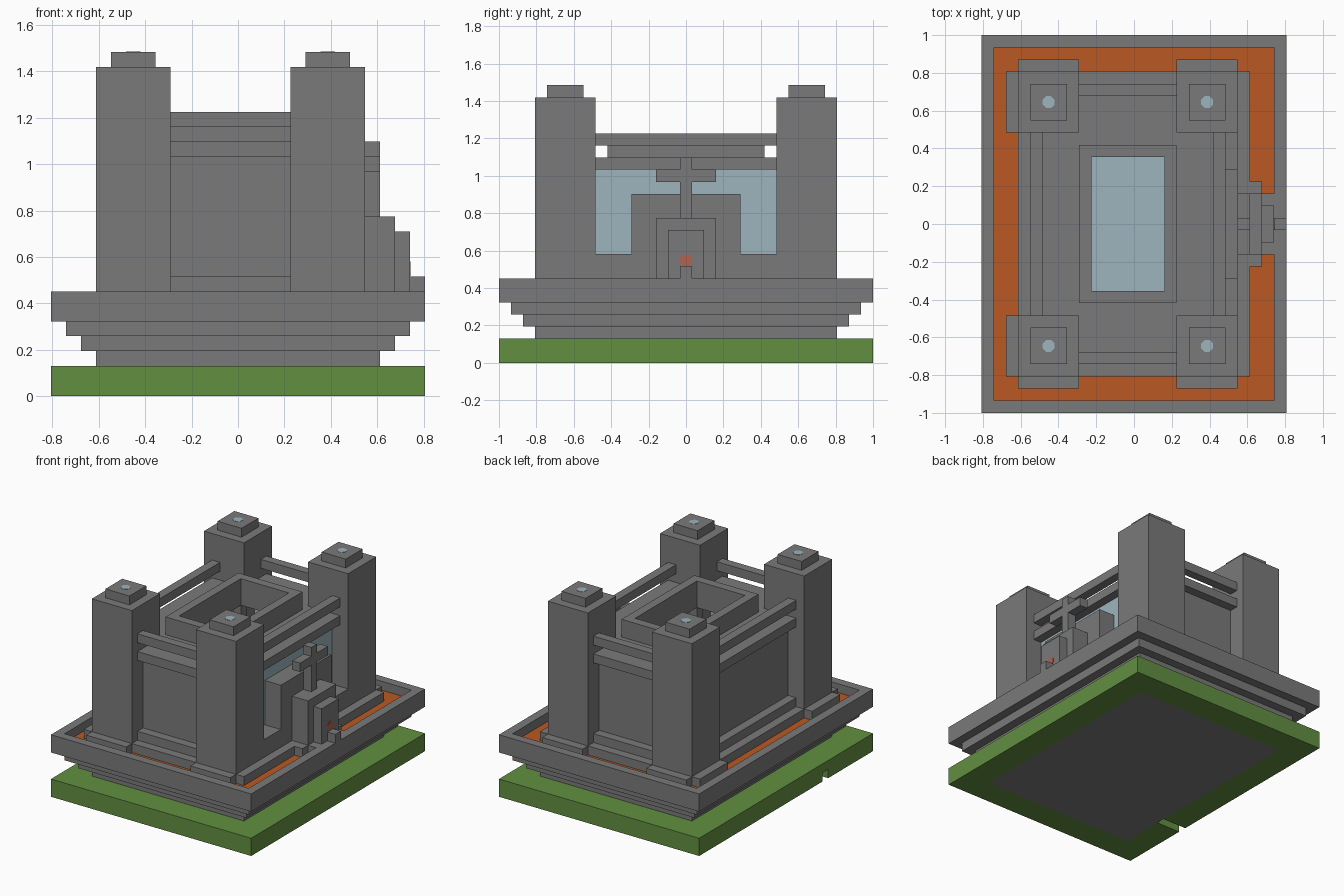
import bpy, bmesh, math
from mathutils import Matrix, Vector

if "Cube" in bpy.data.objects:
    bpy.data.objects.remove(bpy.data.objects["Cube"])

U = 2 / 31                      # one building block
W, D = 25, 31                   # plan size in blocks


def material(name, rgb):
    m = bpy.data.materials.new(name)
    m.use_nodes = True
    lin = [(c / 255 / 12.92 if c < 10 else ((c / 255 + 0.055) / 1.055) ** 2.4) for c in rgb]
    m.diffuse_color = (*lin, 1)
    m.node_tree.nodes["Principled BSDF"].inputs["Base Color"].default_value = (*lin, 1)
    return m


STONE = material("grey stone", (122, 122, 122))
GRASS = material("grass green", (98, 143, 64))
EARTH = material("orange earth", (186, 88, 34))
GLASS = material("pale blue glass", (157, 180, 190))
LAMP = material("red lamp", (180, 98, 80))


def finish(name, bm, mat):
    me = bpy.data.meshes.new(name)
    bm.to_mesh(me)
    bm.free()
    me.materials.append(mat)
    ob = bpy.data.objects.new(name, me)
    bpy.context.collection.objects.link(ob)


def place(x, y, z):
    return Vector(((x - W / 2) * U, (y - D / 2) * U, z * U))


def blocks(name, mat, *boxes):
    """Each box is x0, x1, y0, y1, z0, z1 in blocks."""
    bm = bmesh.new()
    for x0, x1, y0, y1, z0, z1 in boxes:
        mid = place((x0 + x1) / 2, (y0 + y1) / 2, (z0 + z1) / 2)
        size = Matrix.Diagonal(((x1 - x0) * U, (y1 - y0) * U, (z1 - z0) * U, 1))
        bmesh.ops.create_cube(bm, size=1, matrix=Matrix.Translation(mid) @ size)
    finish(name, bm, mat)


def ring(outer, inner, z0, z1):
    """Four boxes around a rectangular hole: left, right, front, back."""
    a, b, c, d = outer
    e, f, g, h = inner
    return [(a, e, c, d, z0, z1), (f, b, c, d, z0, z1),
            (e, f, c, g, z0, z1), (e, f, h, d, z0, z1)]


def inset(n):
    return n, W - n, n, D - n


def disc(name, mat, x, y, z, turn=Matrix.Identity(4)):
    bm = bmesh.new()
    spin = Matrix.Rotation(math.pi / 8, 4, 'Z')
    bmesh.ops.create_cone(bm, cap_ends=True, segments=8, radius1=0.53 * U, radius2=0.53 * U,
                          depth=0.004, matrix=Matrix.Translation(place(x, y, z)) @ turn @ spin)
    finish(name, bm, mat)


# Lawn around the foundation, with a small drain notch on one side
blocks("lawn", GRASS, *ring(inset(0), inset(3), 1, 2), *ring(inset(0), inset(3), 0, 1)[1:],
       (0, 3, 0, 8, 0, 1), (0, 3, 9, D, 0, 1))

# Stepped foundation and terrace
for i in range(3):
    blocks(f"foundation_step_{i + 1}", STONE, (*inset(3 - i), 2 + i if i else 0, 3 + i))
blocks("terrace_slab", STONE, (*inset(0), 5, 5.5))
blocks("terrace_rim", STONE, *ring(inset(0), inset(1), 5.5, 7))
blocks("terrace_earth", EARTH, (*inset(1), 5.5, 6))

# Plinth under the building
blocks("plinth", STONE, (3, 22, 3, 28, 6, 7))
blocks("wall_ledge", STONE, (4, 20, 4, 27, 7, 8))

# Corner towers with flared feet, caps and lamps
for side, x in (("right", 3), ("left", 16)):
    for end, y in (("front", 3), ("back", 23)):
        name = f"{end}_{side}_tower"
        out = (x - 1, x + 5) if x == 3 else (x, x + 6)
        foot_y = (y - 1, y + 5) if y == 3 else (y, y + 6)
        blocks(name, STONE, (x, x + 5, y, y + 5, 6, 22))
        blocks(name + "_foot", STONE, (*out, y, y + 5, 6, 7), (x, x + 5, *foot_y, 6, 7))
        blocks(name + "_cap", STONE, (x + 1, x + 4, y + 1, y + 4, 22, 23))
        disc(name + "_lamp", GLASS, x + 2.5, y + 2.5, 23)

# Hall walls, window wall and low sill
blocks("hall_walls", STONE, (5, 6, 5, 26, 8, 16), (6, 19, 5, 6, 8, 16), (6, 19, 25, 26, 8, 16))
blocks("window_wall", GLASS, (18, 19, 8, 23, 9, 16))
blocks("window_sill", STONE, (18, 21, 8, 23, 7, 9))
blocks("hall_floor", GLASS, (6, 18, 6, 25, 8, 8.1))
blocks("hall_lining", GLASS, (6, 6.1, 8, 23, 9, 16), (8, 16, 6, 6.1, 9, 16),
       (8, 16, 24.9, 25, 9, 16))
blocks("hall_posts", STONE, *[(x, x + 1, y, y + 1, 8, 16) for x in (8, 15) for y in (9, 21)])

# Roof with open skylight and parapet
hole = (9, 15, 10, 21)
blocks("roof_slab", STONE, *ring((4, 20, 4, 27), hole, 16, 17))
blocks("skylight_parapet", STONE, *ring((8, 16, 9, 22), hole, 17, 19))

# Beams between the towers
blocks("tower_beams", STONE, *[(8, 16, y, y + 1, 18, 19) for y in (4, 26)],
       *[(x, x + 1, 8, 23, 18, 19) for x in (4, 19)])

# Entrance: porch block, stepped portal, post with cross arm
blocks("porch_block", STONE, (19, 21, 11, 20, 9, 14))
blocks("porch_base", STONE, (22, 23, 12, 19, 6, 7), (22, 24, 13, 18, 6, 7))
blocks("portal_outer", STONE, (21, 23, 13, 18, 7, 12))
blocks("portal_inner", STONE, (23, 24, 14, 17, 7, 11))
blocks("portal_step", STONE, (24, 25, 15, 16, 7, 8))
blocks("portal_post", STONE, (21, 22, 15, 16, 12, 17))
blocks("portal_cross_arm", STONE, (21, 22, 13, 18, 15, 16))
disc("portal_lamp", LAMP, 24, 15.5, 8.5, Matrix.Rotation(math.pi / 2, 4, 'Y'))
